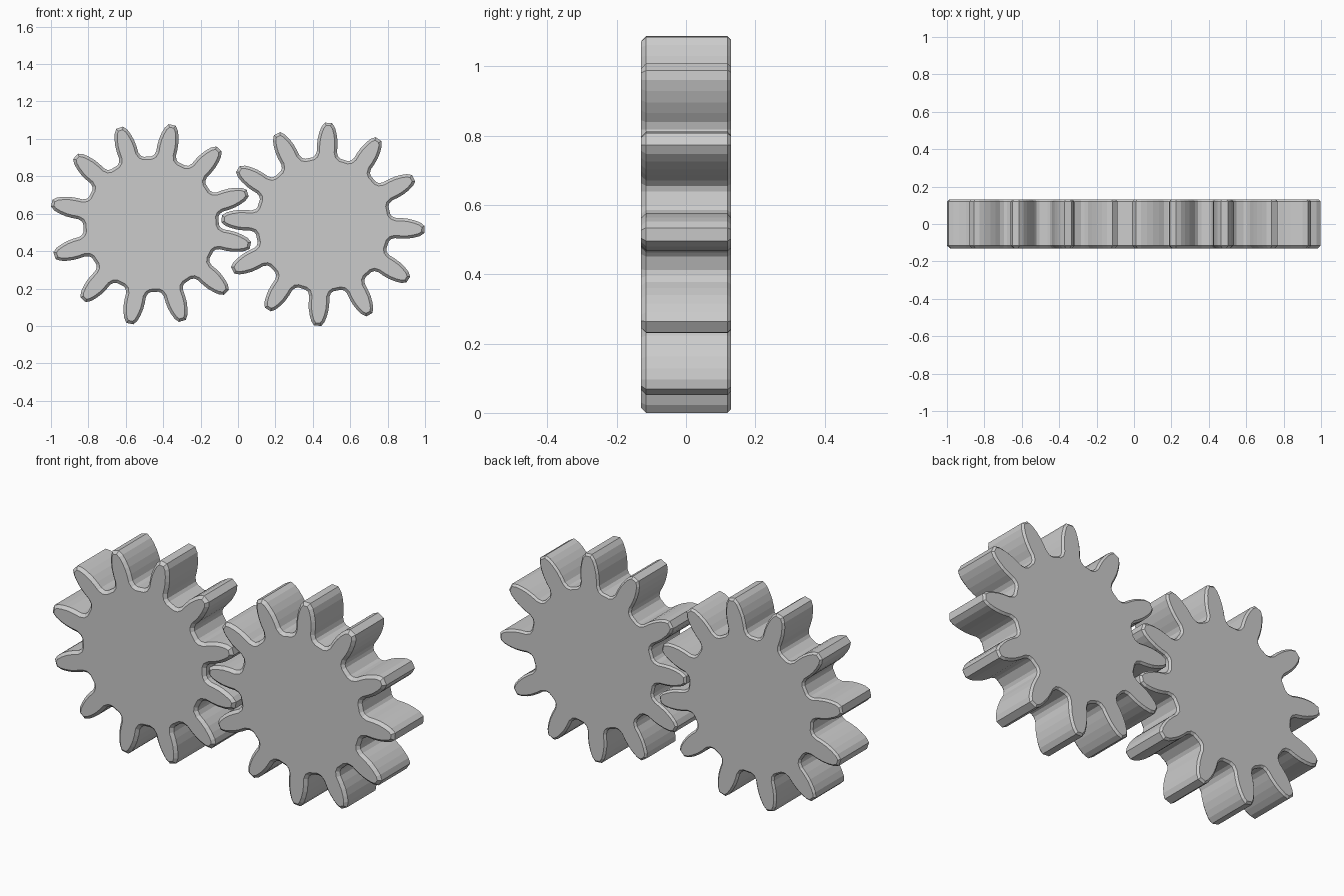
import bpy
import bmesh
from math import radians
from mathutils import Matrix, Vector

cube = bpy.data.objects.get("Cube")
if cube:
    bpy.data.objects.remove(cube, do_unlink=True)

TEETH = 12
HALF_DEPTH = 0.13

steel = bpy.data.materials.new("plain grey")
steel.use_nodes = True
grey = (0.6, 0.6, 0.6, 1)
steel.diffuse_color = grey
steel.node_tree.nodes["Principled BSDF"].inputs["Base Color"].default_value = grey

# Half of one tooth: distance from the hub, half width
FLANK = [(0.355, 0.074), (0.366, 0.061), (0.387, 0.054), (0.42, 0.055),
         (0.455, 0.053), (0.49, 0.046), (0.52, 0.036), (0.543, 0.019)]
TOOTH = [(r, -w) for r, w in FLANK] + [(r, w) for r, w in reversed(FLANK)]


def bevel_rim(bm, y, width):
    """Chamfer the outline of the cap lying at depth y."""
    rim = [e for e in bm.edges if all(abs(v.co.y - y) < 1e-5 for v in e.verts)]
    bmesh.ops.bevel(bm, geom=rim, offset=width, segments=1,
                    affect='EDGES', clamp_overlap=True)


def make_gear(name, centre, phase):
    bm = bmesh.new()
    # Outline of all teeth
    outline = []
    for i in range(TEETH):
        turn = Matrix.Rotation(-radians(phase + i * 360 / TEETH), 3, 'Y')
        outline += [bm.verts.new(turn @ Vector((r, 0, w)) + Vector((0, -HALF_DEPTH, 0)))
                    for r, w in TOOTH]
    # Thickness
    front = bm.faces.new(outline)
    solid = bmesh.ops.extrude_face_region(bm, geom=[front], use_keep_orig=True)
    back = [g for g in solid["geom"] if isinstance(g, bmesh.types.BMVert)]
    bmesh.ops.translate(bm, vec=(0, 2 * HALF_DEPTH, 0), verts=back)
    bmesh.ops.recalc_face_normals(bm, faces=bm.faces)
    # Chamfered rims
    bevel_rim(bm, -HALF_DEPTH, 0.015)
    bevel_rim(bm, HALF_DEPTH, 0.01)

    mesh = bpy.data.meshes.new(name)
    bm.to_mesh(mesh)
    bm.free()
    mesh.materials.append(steel)
    gear = bpy.data.objects.new(name, mesh)
    gear.location = centre
    bpy.context.collection.objects.link(gear)
    return gear


# Two meshing gears
make_gear("right_gear", (-0.465, 0, 0.5435), 18)
make_gear("left_gear", (0.455, 0, 0.5435), -3)
